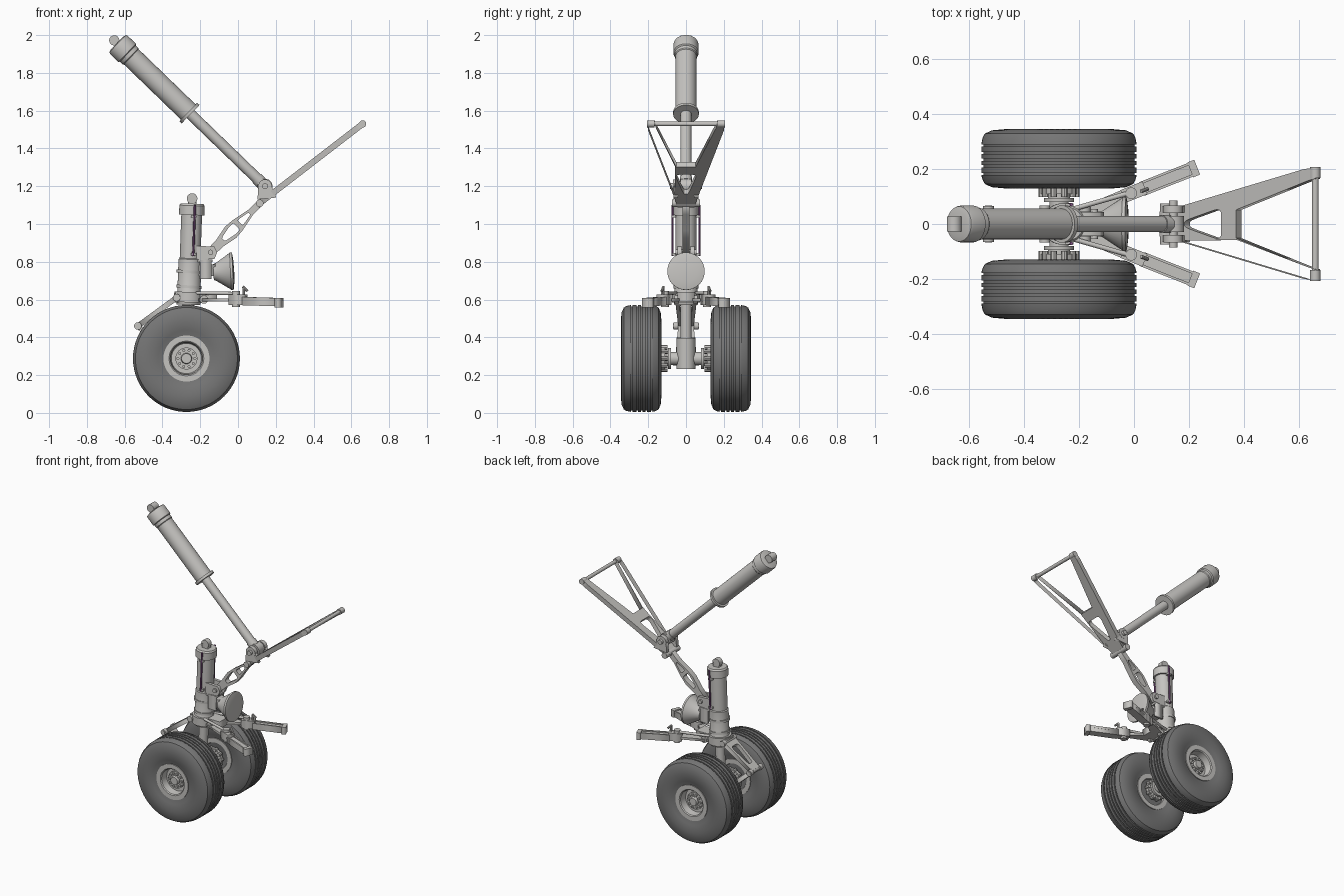
import bpy, bmesh
from math import cos, sin, pi
from mathutils import Vector as V, Matrix

if "Cube" in bpy.data.objects:
    bpy.data.objects.remove(bpy.data.objects["Cube"])


def material(name, *rgb):
    m = bpy.data.materials.new(name)
    m.use_nodes = True
    m.diffuse_color = (*rgb, 1)
    m.node_tree.nodes["Principled BSDF"].inputs["Base Color"].default_value = (*rgb, 1)
    return m


METAL = material("light grey metal", .56, .55, .53)
RUBBER = material("grey rubber", .18, .18, .18)
PURPLE = material("purple pipe", .23, .09, .25)


def add(name, mesh, mat, smooth=False):
    ob = bpy.data.objects.new(name, mesh)
    bpy.context.collection.objects.link(ob)
    mesh.materials.clear()
    mesh.materials.append(mat)
    if smooth:
        bpy.ops.object.select_all(action='DESELECT')
        ob.select_set(True)
        bpy.context.view_layer.objects.active = ob
        bpy.ops.object.shade_smooth_by_angle(angle=pi / 6)
    return ob


def lathe(name, start, axis, profile, mat=METAL, n=32):
    """Turn (distance, radius) pairs around an axis."""
    start, d = V(start), V(axis).normalized()
    a = d.orthogonal().normalized()
    b = d.cross(a)
    bm = bmesh.new()
    rings = [[bm.verts.new(start + d * t + (a * cos(2 * pi * i / n) + b * sin(2 * pi * i / n)) * r)
              for i in range(n)] for t, r in profile]
    for p, q in zip(rings, rings[1:]):
        for i in range(n):
            j = (i + 1) % n
            bm.faces.new((p[i], p[j], q[j], q[i]))
    bm.faces.new(rings[0])
    bm.faces.new(rings[-1])
    bmesh.ops.recalc_face_normals(bm, faces=bm.faces)
    me = bpy.data.meshes.new(name)
    bm.to_mesh(me)
    bm.free()
    return add(name, me, mat, True)


def rod(name, p, q, r, mat=METAL, n=20):
    d = V(q) - V(p)
    return lathe(name, p, d, [(0, r), (d.length, r)], mat, n)


def pin(name, x, z, half, r, y=0, n=20):
    return rod(name, (x, y - half, z), (x, y + half, z), r, n=n)


def rounded(pts, f=.22):
    """Round polygon corners with short quadratic arcs."""
    out = []
    for i, p in enumerate(pts):
        p, a, b = V(p), V(pts[i - 1]), V(pts[(i + 1) % len(pts)])
        a, b = p.lerp(a, f), p.lerp(b, f)
        out += [a.lerp(p, t).lerp(p.lerp(b, t), t) for t in (0, .25, .5, .75, 1)]
    return out


def plate(name, outlines, origin, u, v, half, mat=METAL):
    """Extrude outlines (first outer, then holes) drawn on the u, v plane."""
    cu = bpy.data.curves.new(name, 'CURVE')
    cu.dimensions, cu.fill_mode, cu.extrude = '2D', 'BOTH', half
    for pts in outlines:
        s = cu.splines.new('POLY')
        s.points.add(len(pts) - 1)
        for sp, p in zip(s.points, pts):
            sp.co = (p[0], p[1], 0, 1)
        s.use_cyclic_u = True
    tmp = bpy.data.objects.new(name, cu)
    bpy.context.collection.objects.link(tmp)
    bpy.context.view_layer.update()
    me = bpy.data.meshes.new_from_object(tmp.evaluated_get(bpy.context.evaluated_depsgraph_get()))
    bpy.data.objects.remove(tmp)
    u, v = V(u).normalized(), V(v).normalized()
    me.transform(Matrix.Translation(origin) @ Matrix((u, v, u.cross(v))).transposed().to_4x4())
    return add(name, me, mat)


def bar(name, p, q, w, h, mat=METAL):
    """Box from p to q, w wide sideways and h tall."""
    d = V(q) - V(p)
    side = V((0, 0, 1)).cross(d)
    pts = [(0, -w / 2), (d.length, -w / 2), (d.length, w / 2), (0, w / 2)]
    return plate(name, [pts], p, d, side, h / 2, mat)


def mirror_y(pts):
    return pts + [(x, -y) for x, y in reversed(pts)]


Y, XZ_X, XZ_Z = (0, 1, 0), (1, 0, 0), (0, 0, 1)
AX, AZ = -.273, .288

# Main strut, leaning slightly
lean = V((.03, 0, .82))
foot = V((AX, 0, AZ))
lathe("main_strut", foot, lean, [(-.055, .05), (.11, .05), (.11, .03), (.285, .03), (.285, .062),
      (.3, .066), (.33, .066), (.34, .061), (.525, .061), (.53, .055), (.76, .055),
      (.76, .067), (.81, .067), (.82, .06)])
pin("strut_top_eye", -.243, 1.135, .018, .028)
bar("strut_eye_base", (-.265, 0, 1.115), (-.221, 0, 1.115), .036, .04)
for z in (.66, .74):
    rod("strut_band", (-.26, 0, z), (-.259, 0, z + .015), .066, n=32)
for s in (-1, 1):
    rod("purple_pipe", (-.237, s * .071, .83), (-.228, s * .071, 1.1), .006, PURPLE, 8)
    for z in (.84, 1.04):
        bar("pipe_clip", (-.25, s * .064, z), (-.22, s * .064, z), .02, .012)

# Axle, brakes and wheels
pin("axle", AX, AZ, .3, .03)
tread = [(.02, .118), (.006, .15), (0, .2), (.004, .245), (.016, .27), (.03, .278)]
for t in (.048, .076, .1, .124, .152):
    tread += [(t, .283), (t, .275), (t + .008, .275), (t + .008, .283)]
tread += [(.215 - t, r) for t, r in reversed(tread[:6])]
for s in (-1, 1):
    side = "left" if s > 0 else "right"
    hub = (AX, s * .13, AZ)
    lathe(side + "_tyre", hub, (0, s, 0), tread + [(.195, .116), (.02, .116), (.02, .118)], RUBBER, 64)
    lathe(side + "_rim", hub, (0, s, 0), [(.07, .03), (.07, .085), (.02, .088), (.013, .092), (.013, .122),
          (.025, .122), (.19, .122), (.203, .122), (.203, .092), (.197, .086), (.15, .08), (.15, .03)], n=48)
    lathe(side + "_hub", hub, (0, s, 0), [(.14, .058), (.165, .058), (.165, .03), (.185, .026), (.185, .012)])
    lathe(side + "_brake", (AX, s * .045, AZ), (0, s, 0), [(0, .035), (.035, .035), (.035, .055),
          (.05, .055), (.05, .04), (.065, .04), (.065, .066), (.085, .066), (.085, .045), (.16, .045)])
    for i in range(10):
        a = 2 * pi * i / 10
        x, z = AX + cos(a) * .045, AZ + sin(a) * .045
        pin("hub_bolt", x, z, .006, .008, s * .299, 8)
        pin("brake_piston", AX + cos(a) * .062, AZ + sin(a) * .062, .016, .012, s * .115, 8)

# Torque links behind the strut
knee = V((-.53, 0, .46))
for name, top in (("upper_torque_link", V((-.325, 0, .61))), ("lower_torque_link", V((-.315, 0, .27)))):
    d = knee - top
    n = d.length
    plate(name, [mirror_y([(0, .058), (n, .04)]),
                 rounded(mirror_y([(.05, .036), (n - .05, .02)]))], top, d, Y, .014)
    pin(name + "_pin", top.x, top.z, .068, .02)
pin("torque_knee_pin", knee.x, knee.z, .068, .013)
for s in (-1, 1):
    pin("torque_knee_nut", knee.x, knee.z, .013, .02, s * .052)
bar("torque_lug", (-.34, 0, .61), (-.27, 0, .61), .08, .05)

# Retraction actuator
eye, fork = V((-.655, 0, 1.972)), V((.143, 0, 1.2))
d = fork - eye
lathe("actuator_cylinder", eye, d, [(.02, .045), (.025, .064), (.035, .067), (.095, .067), (.1, .06),
      (.12, .06), (.125, .056), (.545, .056), (.545, .068), (.562, .068), (.562, .045)])
lathe("actuator_rod", eye, d, [(.55, .029), (d.length - .06, .029), (d.length - .06, .033), (d.length - .025, .033)])
pin("actuator_top_eye", eye.x, eye.z, .028, .027)
pin("actuator_fork_eye", fork.x, fork.z, .03, .04)
pin("actuator_fork_pin", fork.x, fork.z, .085, .016)

# Triangular side brace with two windows
base, tip = V((.115, 0, 1.11)), V((.66, 0, 1.53))
d = tip - base
n = d.length
outer = [(-.015, .045), (.06, .06), (n - .04, .2), (n + .01, .205), (n + .01, .165), (n - .02, .158)]
outer += rounded([(.336, .066), (.336, 0)])[:5]
plate("side_brace", [mirror_y(outer), rounded(mirror_y([(.1, .012), (.268, .06)]))], base, d, Y, .016)
pin("brace_hinge_rod", tip.x, tip.z, .2, .012)
pin("brace_base_pin", base.x, base.z, .075, .02)
for s in (-1, 1):
    pin("brace_end_boss", tip.x, tip.z, .02, .019, s * .187)
    pin("brace_lug_eye", fork.x, fork.z, .014, .036, s * .054)
    plate("brace_lug", [[(-.035, 0), (.035, 0), (.06, -.06), (-.04, -.07)]],
          (fork.x, s * .054, fork.z), XZ_X, XZ_Z, .012)

# Lower brace link with two holes
low = V((-.145, 0, .85))
d = base - low
link = mirror_y([(-.02, .022), (.07, .026), (.15, .042), (.2, .038), (.3, .018), (.375, .018)])
holes = [rounded(mirror_y(h)) for h in ([(.095, .012), (.165, .026), (.195, .024)], [(.22, .02), (.29, .008)])]
plate("lower_brace_link", [link] + holes, low, d, (-d.z, 0, d.x), .019)
pin("lower_link_pin", low.x, low.z, .055, .014)
for s in (-1, 1):
    plate("strut_lug", [[(-.08, -.04), (.02, -.035), (.035, 0), (.02, .03), (-.08, .035)]],
          (low.x, s * .034, low.z), XZ_X, XZ_Z, .01)

# Landing lamp and its bracket
lathe("landing_lamp", (-.13, 0, .745), (1, 0, .05), [(0, .03), (0, .042), (.015, .048), (.085, .094),
      (.09, .099), (.102, .099), (.104, .09), (.108, .06), (.11, .01)], n=40)
bar("lamp_bracket", (-.22, 0, .755), (-.12, 0, .755), .07, .06)
for s in (-1, 1):
    bar("lamp_side_plate", (-.2, s * .04, .76), (-.14, s * .04, .76), .012, .1)
bar("lamp_top_plate", (-.22, 0, .805), (-.135, 0, .805), .09, .012)

# Door arms spreading from the strut
rod("steering_collar", (-.262, 0, .585), (-.26, 0, .64), .075, n=32)
for s in (-1, 1):
    joint, end = V((-.01, s * .112, .6)), V((.225, s * .205, .582))
    bar("door_arm_body", (.03, s * .128, .588), end, .052, .036)
    for k in (-1, 1):
        off = V((-.37, s * .93 , 0)) * k * .022
        bar("door_arm_rail", V((.03, s * .128, .606)) + off, end + off + V((0, 0, .018)), .009, .016)
    bar("door_arm_cap", end - V((.02, s * .008, -.002)), end + V((.005, s * .002, .002)), .058, .05)
    bar("door_arm_block", (-.04, s * .1, .6), (.04, s * .132, .6), .05, .055)
    plate("support_web", [[(-.22, s * .05), (-.03, s * .13), (.0, s * .11), (-.1, s * .035)]],
          (0, 0, .598), XZ_X, Y, .008)
    rod("upper_support_rod", (-.22, s * .055, .635), (-.01, s * .115, .632), .009)
    rod("joint_post", joint - V((0, 0, .04)), joint + V((0, 0, .045)), .021)
    rod("hook_post", (.03, s * .12, .61), (.03, s * .12, .665), .007, n=10)
    rod("hook_tip", (.05, s * .128, .645), (.026, s * .119, .668), .007, n=10)
    pin("collar_boss", -.18, .6, .012, .022, s * .05)
bar("cross_link", (-.2, 0, .615), (-.11, 0, .615), .09, .05)
